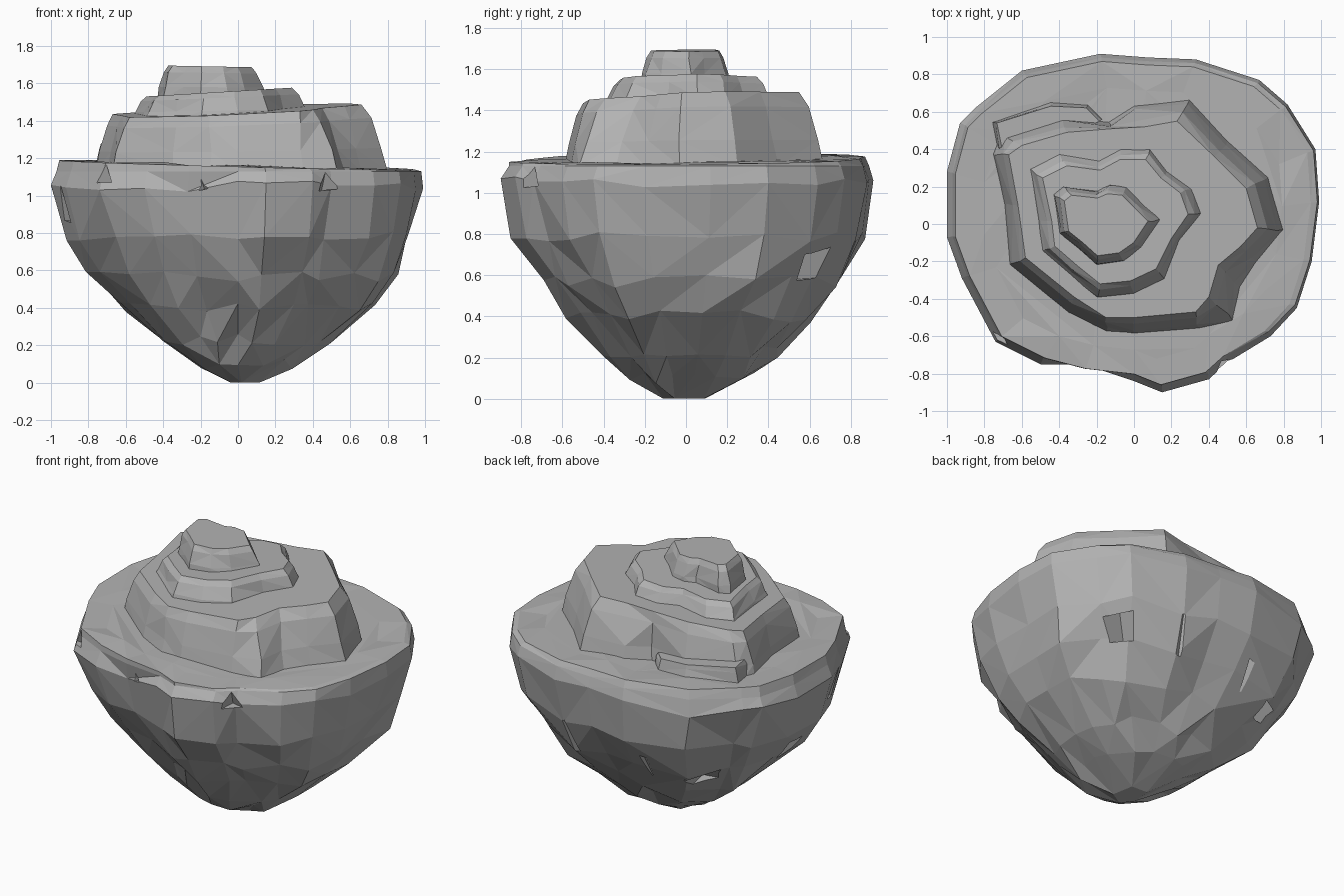
import bpy, bmesh, math, random
from mathutils import Matrix

random.seed(4)
cube = bpy.data.objects.get("Cube")
if cube:
    bpy.data.objects.remove(cube, do_unlink=True)

stone = bpy.data.materials.new("grey stone")
stone.use_nodes = True
grey = (0.45, 0.45, 0.45, 1)
stone.diffuse_color = grey
shader = stone.node_tree.nodes["Principled BSDF"]
shader.inputs["Base Color"].default_value = grey
shader.inputs["Roughness"].default_value = 0.9


def jitter(amount):
    return random.uniform(-amount, amount)


def make_object(name, bm):
    bmesh.ops.recalc_face_normals(bm, faces=bm.faces[:])
    mesh = bpy.data.meshes.new(name)
    bm.to_mesh(mesh)
    bm.free()
    mesh.materials.append(stone)
    obj = bpy.data.objects.new(name, mesh)
    bpy.context.collection.objects.link(obj)
    return obj


def loft(rings):
    """Join equal rings of points from bottom to top and cap both ends."""
    bm = bmesh.new()
    loops = [[bm.verts.new(p) for p in ring] for ring in rings]
    count = len(loops[0])
    for low, high in zip(loops, loops[1:]):
        for i in range(count):
            j = (i + 1) % count
            a, b, c, d = low[i], low[j], high[j], high[i]
            if random.random() < 0.5:
                a, b, c, d = b, c, d, a
            bm.faces.new((a, b, c))
            bm.faces.new((a, c, d))
    bm.faces.new(loops[0][::-1])
    bm.faces.new(loops[-1])
    return bm


# Outline of the wide rim, anticlockwise
rim = [(.99, .12), (.97, .4), (.82, .64), (.67, .77), (.33, .88), (.08, .89),
       (-.18, .91), (-.6, .82), (-.85, .62), (-.93, .54), (-1, .28), (-1, -.07),
       (-.92, -.29), (-.74, -.63), (-.5, -.75), (-.27, -.81), (0, -.84),
       (.15, -.9), (.4, -.83), (.5, -.74), (.73, -.6), (.87, -.45), (.95, -.2)]

# Height, then reach to -x, +x, -y and +y
levels = [(.01, .04, .13, .11, .1), (.1, .2, .34, .3, .33), (.23, .41, .5, .41, .44),
          (.4, .63, .74, .55, .6), (.57, .8, .86, .69, .74), (.78, .9, .94, .83, .86),
          (1.05, 1, 1, .9, .9), (1.13, .97, .99, .86, .88)]

rings = []
for n, (z, left, right, front, back) in enumerate(levels):
    rough = .03 if 0 < n < 6 else 0
    ring = []
    for x, y in rim:
        grow = 1 + jitter(rough)
        px = x * (right if x > 0 else left) * grow
        py = y / .9 * (back if y > 0 else front) * grow
        # Crease beside a ridge down the front
        if y < -.5 and 2 < n < 7:
            if -.4 < x < -.2:
                py += .06
            elif 0 <= x < .2 and n < 6:
                py -= .02
        lift = jitter(.03) if 0 < n < 7 else 0
        ring.append((px, py, z + lift))
    rings.append(ring)

# Rolled edge and slightly uneven ledge
for scale, rough in ((.955, 0), (.8, .012)):
    rings.append([(x * scale, y * scale, 1.163 - .025 * x + .01 * y + jitter(rough))
                  for x, y in rim])
bm = loft(rings)

# Merge the crowded points near the tip into larger facets
bmesh.ops.remove_doubles(bm, verts=[v for v in bm.verts if v.co.z < .5], dist=.075)
for v in bm.verts:
    if v.co.z < .02:
        v.co.z = 0
bmesh.ops.triangulate(bm, faces=bm.faces[:])
body = make_object("rock_body", bm)

# Wedge-shaped chips broken out of the rock: position, size
chips = [((.62, -.42, .36), .09), ((-.28, -.52, .36), .09), ((-.22, -.83, 1.12), .09),
         ((.49, -.77, 1.12), .09), ((-.72, -.62, 1.14), .07), ((.63, .62, .72), .14),
         ((.3, .82, .66), .12), ((-.25, .78, .6), .1), ((-.5, .58, .6), .13),
         ((-.84, .1, .65), .12), ((-.95, -.2, .96), .1)]
bm = bmesh.new()
for place, size in chips:
    inward = Matrix.Rotation(math.atan2(place[1], place[0]) + math.pi / 2, 4, 'Z')
    tilt = Matrix.Rotation(jitter(.3), 4, 'Y')
    wide = Matrix.Diagonal((1.5, 1, 1, 1))
    bmesh.ops.create_cone(bm, segments=3, radius1=size, radius2=0, depth=size * 2,
                          cap_ends=True,
                          matrix=Matrix.Translation(place) @ inward @ tilt @ wide)
cutter = make_object("chip_cutter", bm)
cutter.hide_render = True
cut = body.modifiers.new("chips", 'BOOLEAN')
cut.operation = 'DIFFERENCE'
cut.solver = 'EXACT'
cut.object = cutter
bpy.context.view_layer.update()
chipped = bpy.data.meshes.new_from_object(
    body.evaluated_get(bpy.context.evaluated_depsgraph_get()))
body.modifiers.clear()
body.data = chipped
bpy.data.objects.remove(cutter, do_unlink=True)


def shrunk(outline, centre, scale):
    cx, cy = centre
    return [(cx + (x - cx) * scale, cy + (y - cy) * scale) for x, y in outline]


def tier(name, foot, lip, base, top, slope_x=0, slope_y=0):
    """Terrace with a steep faceted flank, a bevelled lip and a tilted top."""
    rings = []
    for height, inward, rough in ((0, 0, 0), (.35, .25, .01), (.8, .65, .006), (1, 1, 0)):
        ring = []
        for (x, y), (tx, ty) in zip(foot, lip):
            summit = top + slope_x * tx + slope_y * ty
            ring.append((x + (tx - x) * inward + jitter(rough),
                         y + (ty - y) * inward + jitter(rough),
                         base + (summit - base) * height))
        rings.append(ring)
    return make_object(name, loft(rings))


# Three stacked terraces, offset towards one side
tier("lower_terrace",
     [(.8, -.03), (.72, .25), (.5, .45), (.3, .67), (0, .64), (-.14, .55), (-.4, .57),
      (-.72, .48), (-.76, .38), (-.7, .1), (-.67, -.22), (-.35, -.48), (-.15, -.58),
      (0, -.59), (.35, -.56), (.53, -.52), (.57, -.34), (.66, -.2)],
     [(.66, -.02), (.6, .19), (.43, .36), (.23, .55), (.06, .52), (-.11, .51), (-.36, .49),
      (-.6, .42), (-.67, .37), (-.62, .1), (-.58, -.18), (-.32, -.39), (-.15, -.5),
      (0, -.5), (.33, -.47), (.4, -.39), (.45, -.22), (.57, -.12)],
     1.13, 1.455, .05, .04)
middle = [(.38, .06), (.33, .2), (.2, .3), (.1, .42), (-.07, .42), (-.2, .35), (-.42, .38),
          (-.58, .3), (-.52, .02), (-.5, -.15), (-.35, -.28), (-.2, -.4), (0, -.38),
          (.17, -.3), (.27, -.1)]
tier("middle_terrace", middle, shrunk(middle, (-.1, .02), .81), 1.4, 1.56, .06)
summit = [(.15, .02), (.07, .1), (-.03, .2), (-.13, .21), (-.2, .18), (-.38, .2),
          (-.43, .16), (-.4, -.05), (-.3, -.13), (-.2, -.22), (-.05, -.2), (.05, -.13)]
tier("summit", summit, shrunk(summit, (-.18, 0), .77), 1.52, 1.688, -.02)

# Low broken step at the back right corner of the lower terrace
step = [(-.16, .56), (-.24, .64), (-.45, .65), (-.77, .55), (-.74, .4), (-.4, .46)]
tier("low_step", step, shrunk(step, (-.4, .45), .9), 1.13, 1.22, -.08)
